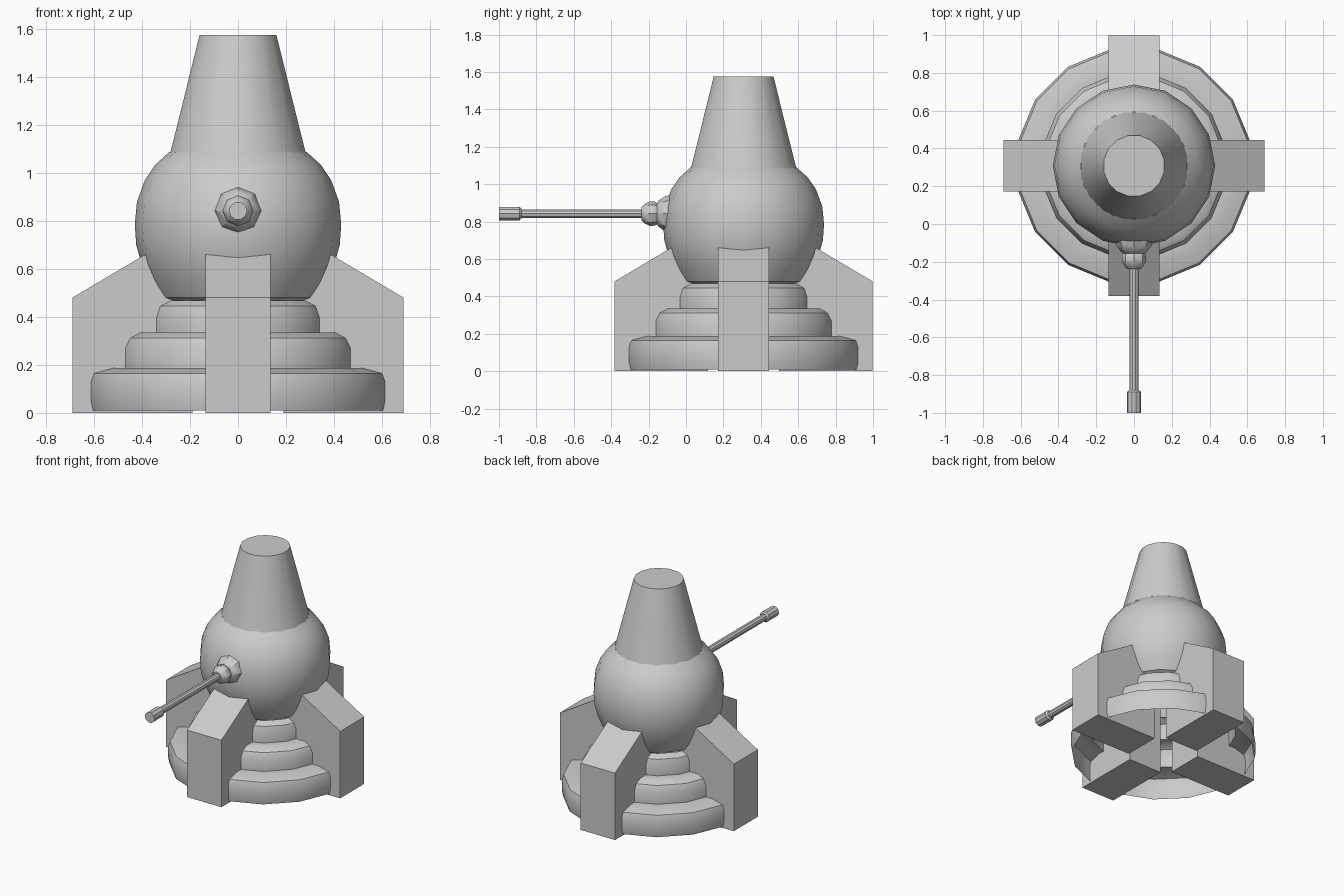
import bpy, bmesh, math
from mathutils import Matrix, Vector

if "Cube" in bpy.data.objects:
    bpy.data.objects.remove(bpy.data.objects["Cube"])

CY = 0.308   # body axis position in y
GZ = 0.842   # gun axis height


def finish(name, bm, angle=35):
    bmesh.ops.recalc_face_normals(bm, faces=bm.faces)
    me = bpy.data.meshes.new(name)
    bm.to_mesh(me)
    bm.free()
    ob = bpy.data.objects.new(name, me)
    bpy.context.collection.objects.link(ob)
    bpy.ops.object.select_all(action='DESELECT')
    ob.select_set(True)
    bpy.context.view_layer.objects.active = ob
    if angle:
        bpy.ops.object.shade_smooth_by_angle(angle=math.radians(angle))
    return ob


def lathe(name, profile, sides, matrix, offset=0.0, cap_start=False, cap_end=False):
    """Spin (radius, height) points around local z, then place by matrix."""
    bm = bmesh.new()
    rings = []
    for r, h in profile:
        rings.append([bm.verts.new(matrix @ Vector((
            r * math.cos(math.tau * (i + offset) / sides),
            r * math.sin(math.tau * (i + offset) / sides), h))) for i in range(sides)])
    for a, b in zip(rings, rings[1:]):
        for i in range(sides):
            j = (i + 1) % sides
            bm.faces.new((a[i], a[j], b[j], b[i]))
    if cap_start:
        bm.faces.new(rings[0])
    if cap_end:
        bm.faces.new(rings[-1])
    return finish(name, bm)


body = Matrix.Translation((0, CY, 0))
gun = Matrix.Translation((0, 0, GZ)) @ Matrix.Rotation(math.pi / 2, 4, 'X')  # local z -> -y

# Hollow stepped base, open underneath
lathe("stepped_base", [(0.622, 0.01), (0.63, 0.05), (0.63, 0.13), (0.618, 0.165), (0.54, 0.187),
                       (0.495, 0.187), (0.495, 0.27), (0.475, 0.312), (0.435, 0.334),
                       (0.373, 0.334), (0.373, 0.395), (0.358, 0.445), (0.315, 0.468)],
      16, body, 0.5)

# Round body
lathe("round_body", [(0.305, 0.468), (0.332, 0.48), (0.372, 0.55), (0.402, 0.62), (0.424, 0.70),
                     (0.43, 0.785), (0.421, 0.88), (0.388, 0.97), (0.344, 1.035), (0.285, 1.088)],
      16, body)

# Tapered tower with flat top
lathe("tapered_tower", [(0.287, 1.085), (0.163, 1.575)], 16, body, 0.5, cap_end=True)

# Four buttresses around the body
fin_profile = [(0.19, 0), (0.69, 0), (0.69, 0.48), (0.395, 0.655), (0.19, 0.777)]
for k, side in enumerate(("right", "back", "left", "front")):
    m = body @ Matrix.Rotation(k * math.pi / 2, 4, 'Z')
    bm = bmesh.new()
    face = bm.faces.new([bm.verts.new(m @ Vector((x, -0.136, z))) for x, z in fin_profile])
    ext = bmesh.ops.extrude_face_region(bm, geom=[face])
    verts = [v for v in ext["geom"] if isinstance(v, bmesh.types.BMVert)]
    bmesh.ops.translate(bm, verts=verts, vec=m.to_3x3() @ Vector((0, 0.272, 0)))
    finish(side + "_buttress", bm, 0)

# Gun: mount, joint, barrel and muzzle
lathe("gun_mount", [(0.085, 0.05), (0.1, 0.085), (0.092, 0.115), (0.068, 0.148), (0.04, 0.165)],
      8, gun, cap_end=True)
lathe("gun_joint", [(0.045, 0.14), (0.064, 0.165), (0.065, 0.195), (0.052, 0.22), (0.036, 0.237)],
      8, gun, cap_end=True)
lathe("gun_barrel", [(0.025, 0.2), (0.025, 0.9)], 10, gun)
lathe("gun_muzzle", [(0.027, 0.88), (0.038, 0.89), (0.038, 1.0)],
      10, gun, cap_start=True, cap_end=True)
